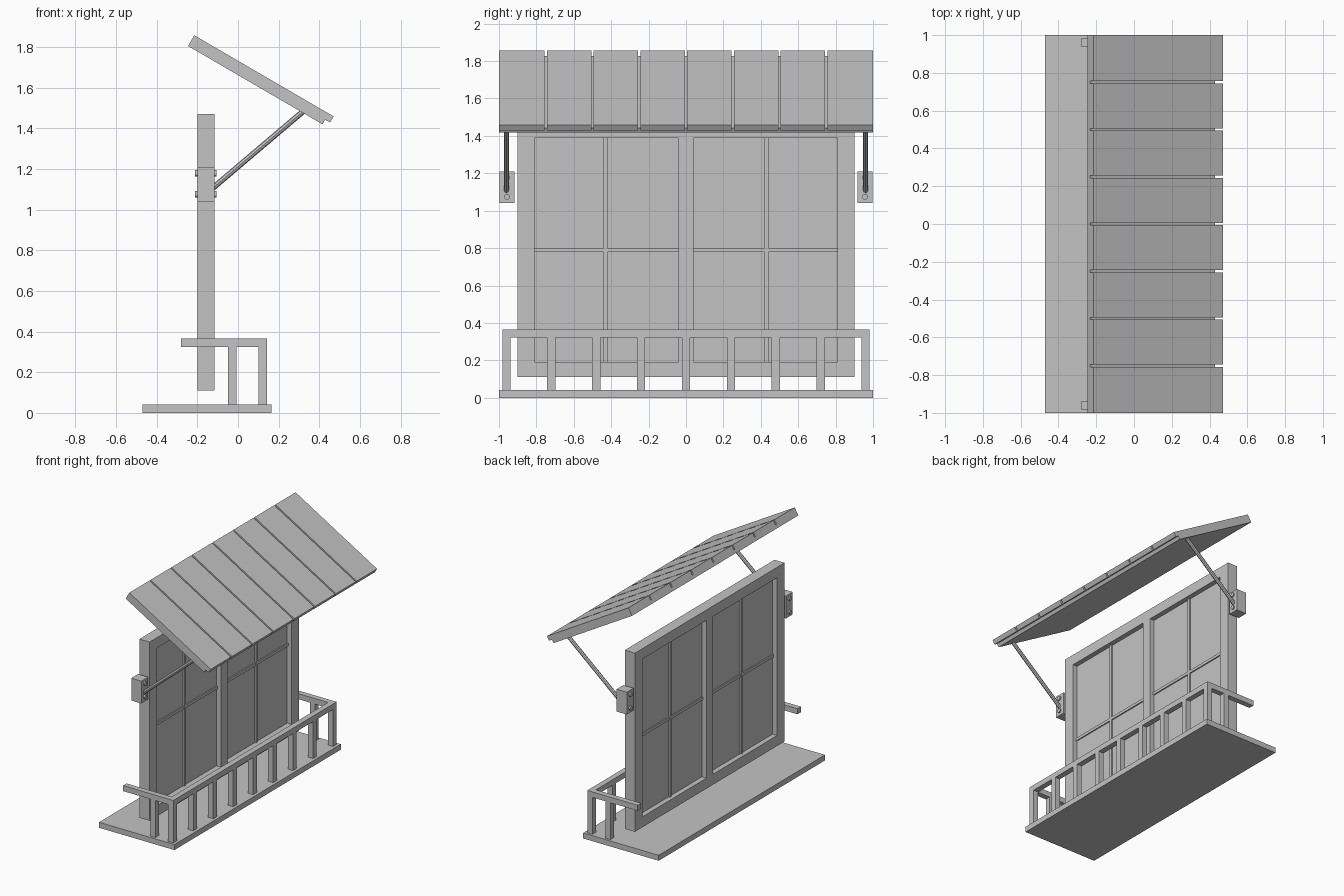
import bpy, bmesh, math
from mathutils import Vector, Matrix

if "Cube" in bpy.data.objects:
    bpy.data.objects.remove(bpy.data.objects["Cube"])

grey = bpy.data.materials.new("plain grey")
grey.diffuse_color = (0.55, 0.55, 0.55, 1)
grey.use_nodes = True
grey.node_tree.nodes["Principled BSDF"].inputs["Base Color"].default_value = grey.diffuse_color


def finish(name, bm):
    mesh = bpy.data.meshes.new(name)
    bm.to_mesh(mesh)
    bm.free()
    mesh.materials.append(grey)
    ob = bpy.data.objects.new(name, mesh)
    bpy.context.collection.objects.link(ob)
    return ob


def boxes(name, specs, matrix=Matrix()):
    """One object from boxes given as (x0, x1, y0, y1, z0, z1)."""
    bm = bmesh.new()
    for x0, x1, y0, y1, z0, z1 in specs:
        m = Matrix.Translation(((x0 + x1) / 2, (y0 + y1) / 2, (z0 + z1) / 2))
        s = Matrix.Diagonal((x1 - x0, y1 - y0, z1 - z0, 1))
        bmesh.ops.create_cube(bm, size=1, matrix=matrix @ m @ s)
    return finish(name, bm)


def rod(name, a, b, r, sides):
    a, b = Vector(a), Vector(b)
    rot = (b - a).to_track_quat('Z', 'Y').to_matrix().to_4x4()
    bm = bmesh.new()
    bmesh.ops.create_cone(bm, cap_ends=True, segments=sides, radius1=r, radius2=r,
                          depth=(b - a).length,
                          matrix=Matrix.Translation((a + b) / 2) @ rot)
    return finish(name, bm)


# balcony floor
boxes("balcony_floor", [(-0.47, 0.165, -1, 1, 0, 0.042)])

# window frame: three stiles with top and bottom rails between
X0, X1 = -0.20, -0.115
frame = [(X0, X1, -0.9, -0.81, 0.11, 1.47),
         (X0, X1, 0.81, 0.9, 0.11, 1.47),
         (X0, X1, -0.04, 0.04, 0.19, 1.39),
         (X0, X1, -0.81, 0.81, 0.11, 0.19),
         (X0, X1, -0.81, 0.81, 1.39, 1.47)]
boxes("window_frame", frame)

# glass and glazing bars
for side, s in (("left", -1), ("right", 1)):
    lo, hi = sorted((s * 0.04, s * 0.81))
    mid = s * 0.43
    boxes(side + "_glass", [(-0.162, -0.153, lo, hi, 0.19, 1.39)])
    boxes(side + "_glazing_bars", [
        (-0.172, -0.143, mid - 0.011, mid + 0.011, 0.19, 1.39),
        (-0.171, -0.144, lo, hi, 0.778, 0.80)])

# railing
boxes("front_handrail", [(0.10, 0.143, -0.982, 0.982, 0.323, 0.365)])
boxes("front_balusters", [(0.10, 0.143, y - 0.022, y + 0.022, 0.042, 0.323)
                          for y in [0.24 * i for i in range(-4, 5)]])
for side, s in (("left", -1), ("right", 1)):
    lo, hi = sorted((s * 0.94, s * 0.982))
    boxes(side + "_handrail", [(-0.28, 0.10, lo, hi, 0.323, 0.365)])
    boxes(side + "_baluster", [(-0.05, -0.008, lo, hi, 0.042, 0.323)])

    # wall brackets, bolts and awning struts
    y = s * 0.957
    boxes(side + "_bracket", [(X0, X1, y - 0.041, y + 0.041, 1.04, 1.21)])
    for i, z in enumerate((1.075, 1.178)):
        rod(f"{side}_bolt_{i + 1}", (-0.211, y, z), (-0.105, y, z), 0.016, 12)
    ys = s * 0.96
    rod(side + "_strut", (-0.125, ys, 1.105), (0.325, ys, 1.487), 0.014, 8)

# awning: local x runs down the slope, local z is its normal
tilt = Matrix.Translation((-0.215, 0, 1.857)) @ Matrix.Rotation(math.radians(30.2), 4, 'Y')
boxes("awning_backing", [(0, 0.765, -1, 1, -0.061, -0.035)], tilt)
planks = []
for i in range(8):
    a, b = -1 + i * 0.25, -0.75 + i * 0.25
    planks.append((0, 0.793, a + (0.006 if i else 0), b - (0.006 if i < 7 else 0), -0.035, 0))
boxes("awning_planks", planks, tilt)
